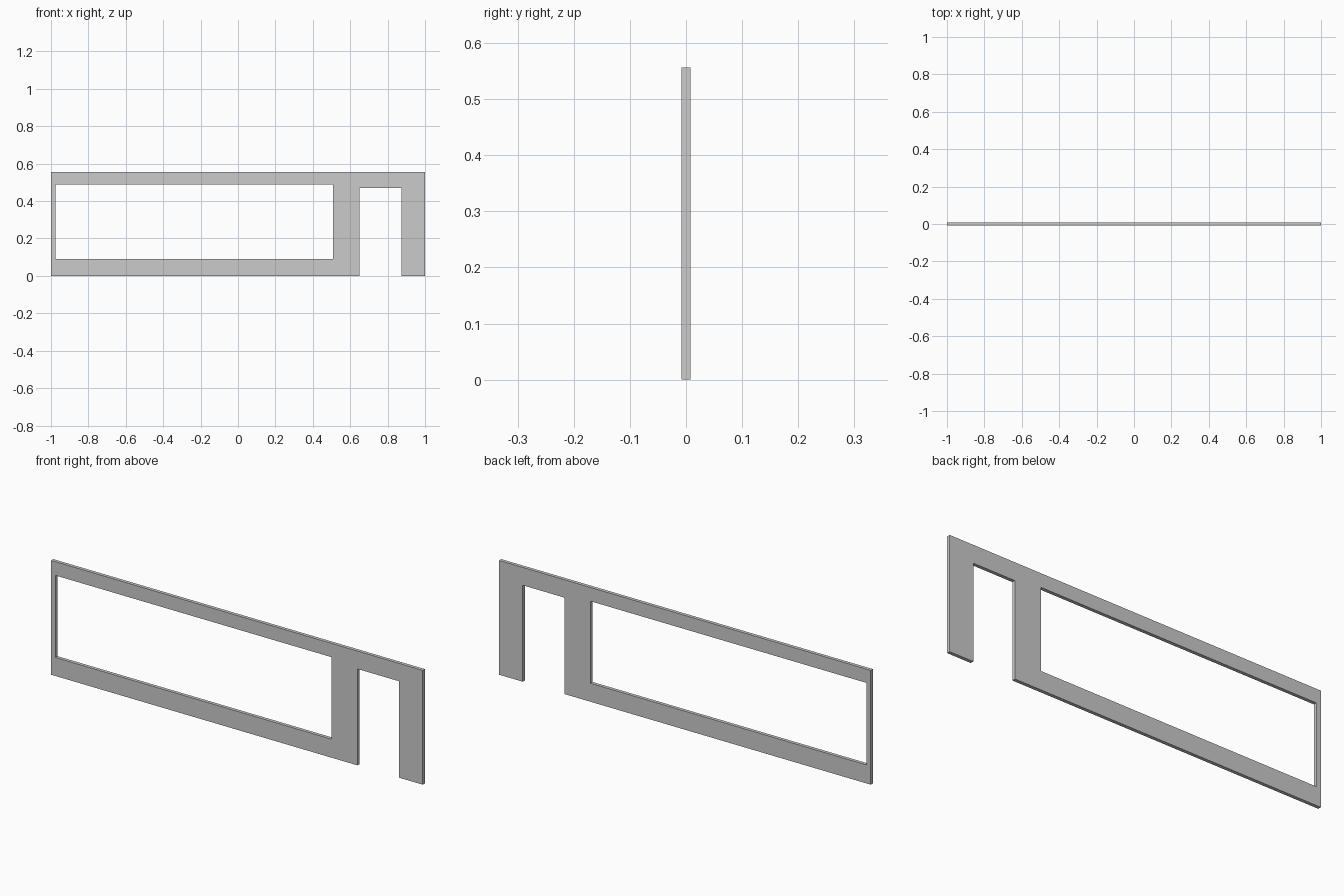
import bpy
from math import radians

if "Cube" in bpy.data.objects:
    bpy.data.objects.remove(bpy.data.objects["Cube"])

HALF_DEPTH = 0.0083
HEIGHT = 0.556

# Wall outline with the doorway notched into its bottom edge
outline = [(-1, 0), (0.649, 0), (0.649, 0.469), (0.873, 0.469),
           (0.873, 0), (1, 0), (1, HEIGHT), (-1, HEIGHT)]
# Long window opening
window = [(-0.976, 0.09), (-0.976, 0.489), (0.509, 0.489), (0.509, 0.09)]


def add_loop(curve, points):
    spline = curve.splines.new('POLY')
    spline.points.add(len(points) - 1)
    for p, (x, z) in zip(spline.points, points):
        p.co = (x, z, 0, 1)
    spline.use_cyclic_u = True


# Flat filled profile, extruded to the wall thickness
curve = bpy.data.curves.new("wall_panel", 'CURVE')
curve.dimensions = '2D'
curve.fill_mode = 'BOTH'
curve.extrude = HALF_DEPTH
add_loop(curve, outline)
add_loop(curve, window)

wall = bpy.data.objects.new("wall_panel", curve)
wall.rotation_euler = (radians(90), 0, 0)
bpy.context.collection.objects.link(wall)

# Turn into a flat-shaded mesh standing upright
bpy.context.view_layer.objects.active = wall
wall.select_set(True)
bpy.ops.object.convert(target='MESH')
bpy.ops.object.transform_apply(location=False, rotation=True, scale=False)
bpy.ops.object.mode_set(mode='EDIT')
bpy.ops.mesh.select_all(action='SELECT')
bpy.ops.mesh.remove_doubles(threshold=0.0005)
bpy.ops.mesh.normals_make_consistent(inside=False)
bpy.ops.object.mode_set(mode='OBJECT')
bpy.ops.object.shade_flat()
